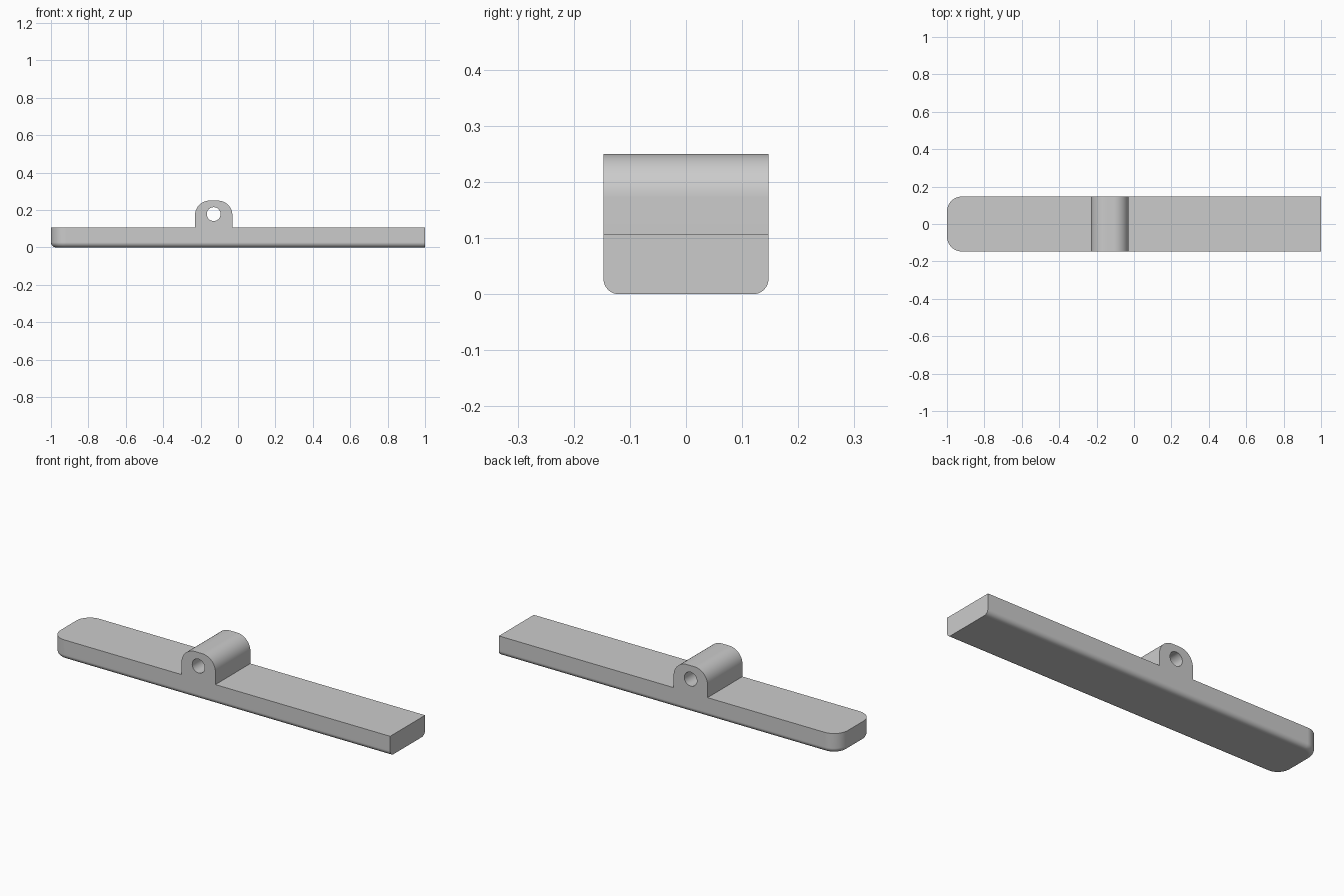
import bpy, bmesh
from math import cos, sin, pi

cube = bpy.data.objects.get("Cube")
if cube:
    bpy.data.objects.remove(cube, do_unlink=True)

HALF_W, BAR_H, TOP = 0.147, 0.106, 0.25
LUG_X, LUG_HALF, LUG_R = -0.13, 0.1, 0.078
HOLE_Z, HOLE_R = 0.178, 0.037

grey = bpy.data.materials.new("plain grey")
grey.use_nodes = True
colour = (0.6, 0.6, 0.6, 1)
grey.diffuse_color = colour
grey.node_tree.nodes["Principled BSDF"].inputs["Base Color"].default_value = colour


def arc(cx, cz, r, start, end, steps=14):
    return [(cx + r * cos(start + (end - start) * i / steps),
             cz + r * sin(start + (end - start) * i / steps)) for i in range(steps + 1)]


def extrude_profile(points, half):
    """Solid made by sweeping an x-z outline from -half to half along y."""
    bm = bmesh.new()
    face = bm.faces.new([bm.verts.new((x, -half, z)) for x, z in points])
    swept = bmesh.ops.extrude_face_region(bm, geom=[face])["geom"]
    verts = [v for v in swept if isinstance(v, bmesh.types.BMVert)]
    bmesh.ops.translate(bm, verts=verts, vec=(0, 2 * half, 0))
    bmesh.ops.recalc_face_normals(bm, faces=bm.faces)
    return bm


def to_object(bm, name):
    mesh = bpy.data.meshes.new(name)
    bm.to_mesh(mesh)
    bm.free()
    mesh.materials.append(grey)
    obj = bpy.data.objects.new(name, mesh)
    bpy.context.collection.objects.link(obj)
    return obj


def bevel(bm, edges, radius, segments):
    bmesh.ops.bevel(bm, geom=edges, offset=radius, segments=segments,
                    profile=0.5, affect='EDGES', clamp_overlap=False)


# Bar and lug share one side outline
outline = [(-1, 0), (1, 0), (1, BAR_H), (LUG_X + LUG_HALF, BAR_H)]
outline += arc(LUG_X + LUG_HALF - LUG_R, TOP - LUG_R, LUG_R, 0, pi / 2)
outline += arc(LUG_X - LUG_HALF + LUG_R, TOP - LUG_R, LUG_R, pi / 2, pi)
outline += [(LUG_X - LUG_HALF, BAR_H), (-1, BAR_H)]
bm = extrude_profile(outline, HALF_W)

# Rounded upright corners at one end
bevel(bm, [e for e in bm.edges if all(v.co.x < -0.999 for v in e.verts)
           and abs(e.verts[0].co.z - e.verts[1].co.z) > 0.05], 0.08, 12)

# Rounded lower rim, except along the square end
bevel(bm, [e for e in bm.edges if all(v.co.z < 0.001 for v in e.verts)
           and not all(v.co.x > 0.999 for v in e.verts)], 0.027, 8)
bar = to_object(bm, "bar_with_lug")

# Pin hole through the lug
cutter = to_object(extrude_profile(arc(LUG_X, HOLE_Z, HOLE_R, 0, 2 * pi, 32)[:-1],
                                   HALF_W + 0.1), "pin_hole_cutter")
cutter.hide_render = True
cutter.hide_viewport = True
hole = bar.modifiers.new("pin hole", 'BOOLEAN')
hole.operation = 'DIFFERENCE'
hole.solver = 'EXACT'
hole.object = cutter

# Smooth curves with crisp edges
bpy.context.view_layer.objects.active = bar
bar.select_set(True)
bpy.ops.object.modifier_apply(modifier=hole.name)
bpy.data.objects.remove(cutter, do_unlink=True)
bpy.ops.object.shade_smooth_by_angle(angle=0.6)
normals = bar.modifiers.new("even shading", 'WEIGHTED_NORMAL')
normals.keep_sharp = True
